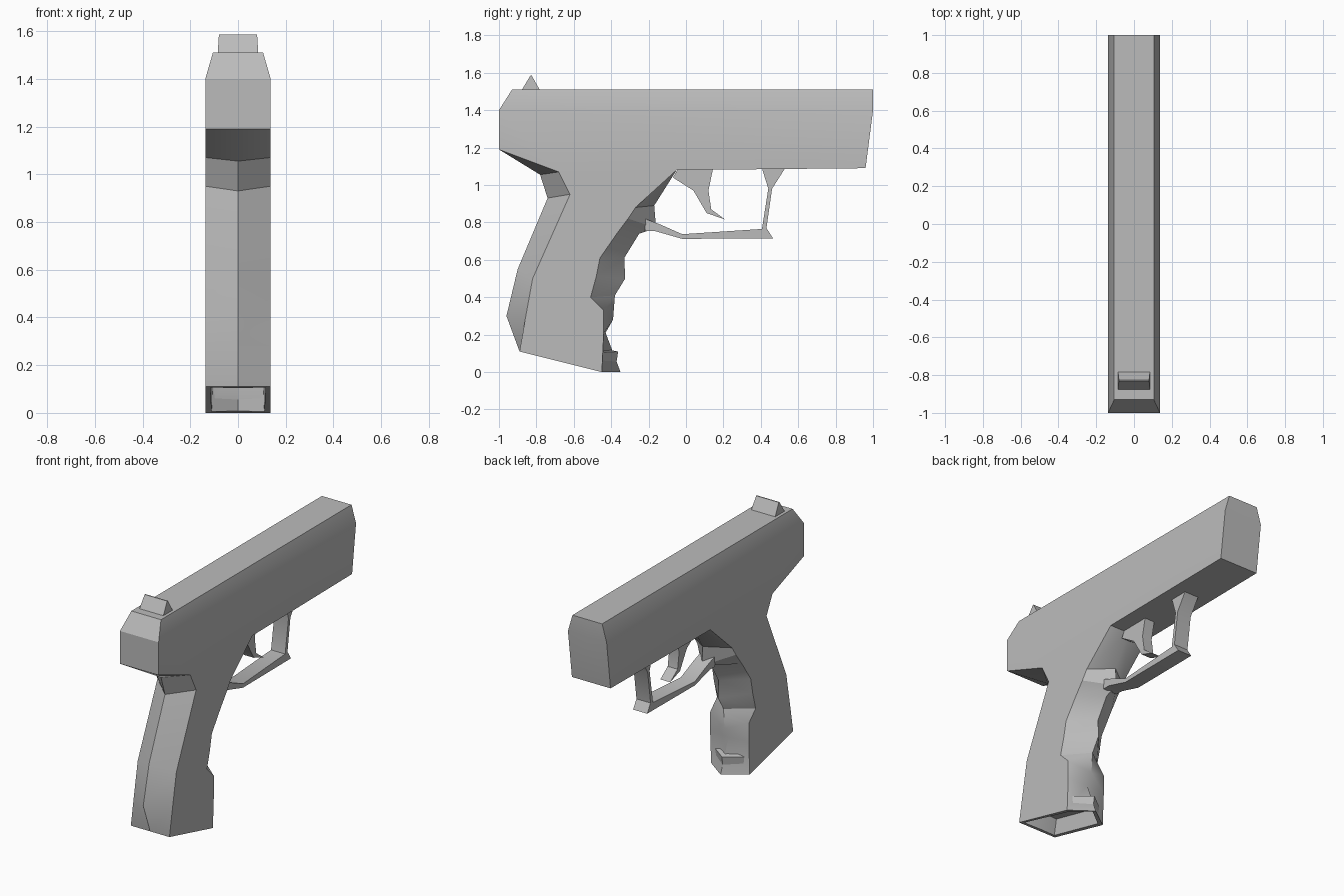
import bpy, bmesh, math

if "Cube" in bpy.data.objects:
    bpy.data.objects.remove(bpy.data.objects["Cube"], do_unlink=True)

# Single matte grey
grey = bpy.data.materials.new("matte grey")
grey.use_nodes = True
colour = (0.5, 0.5, 0.5, 1)
grey.diffuse_color = colour
grey.node_tree.nodes["Principled BSDF"].inputs["Base Color"].default_value = colour


def finish(bm, name, angle=32):
    """Turn a bmesh into a named, shaded object."""
    bmesh.ops.recalc_face_normals(bm, faces=bm.faces[:])
    mesh = bpy.data.meshes.new(name)
    bm.to_mesh(mesh)
    bm.free()
    mesh.materials.append(grey)
    obj = bpy.data.objects.new(name, mesh)
    bpy.context.collection.objects.link(obj)
    bpy.ops.object.select_all(action="DESELECT")
    obj.select_set(True)
    bpy.context.view_layer.objects.active = obj
    bpy.ops.object.shade_smooth_by_angle(angle=math.radians(angle))
    return obj


def prism(name, profile, half):
    """Extrude a (y, z) profile symmetrically across x."""
    bm = bmesh.new()
    rings = [[bm.verts.new((s * half, y, z)) for y, z in profile] for s in (-1, 1)]
    for ring in rings:
        bm.faces.new(ring)
    a, b = rings
    for i in range(len(a)):
        j = (i + 1) % len(a)
        bm.faces.new((a[i], a[j], b[j], b[i]))
    return finish(bm, name)


# Slide and grip: stations around the outline, side point then centre ridge point
W, TOP_W = 0.137, 0.105
stations = [
    ((1.00, 1.40), None),
    ((1.00, 1.51), None),       # top edge, narrower
    ((-0.93, 1.51), None),      # top edge, narrower
    ((-1.00, 1.40), None),
    ((-1.00, 1.19), None),
    ((-0.68, 1.07), (-0.78, 1.055)),
    ((-0.62, 0.95), (-0.74, 0.93)),
    ((-0.82, 0.50), (-0.90, 0.55)),
    ((-0.86, 0.28), (-0.96, 0.30)),
    ((-0.89, 0.11), None),      # grip base, back
    ((-0.45, 0.00), (-0.35, 0.00)),
    ((-0.44, 0.21), (-0.43, 0.21)),
    ((-0.44, 0.33), (-0.39, 0.28)),
    ((-0.51, 0.40), (-0.38, 0.41)),
    ((-0.48, 0.51), (-0.325, 0.50)),
    ((-0.46, 0.61), (-0.33, 0.61)),
    ((-0.37, 0.74), (-0.25, 0.74)),
    ((-0.31, 0.82), (-0.16, 0.77)),
    ((-0.27, 0.88), (-0.17, 0.89)),
    ((-0.05, 1.08), None),
    ((0.96, 1.09), None),
]
bm = bmesh.new()
left, mid, right = [], [], []
for i, (side, centre) in enumerate(stations):
    w = TOP_W if i in (1, 2) else W
    left.append(bm.verts.new((w, *side)))
    right.append(bm.verts.new((-w, *side)))
    mid.append(bm.verts.new((0, *(centre or side))))
n = len(stations)
base_faces = []
for i in range(n):
    j = (i + 1) % n
    for edge in (left, right):
        f = bm.faces.new((edge[i], edge[j], mid[j], mid[i]))
        if i == 9:
            base_faces.append(f)
for edge in (left, right):
    bm.faces.new([edge[0]] + edge[3:])   # flat side
    bm.faces.new(edge[:4])               # top chamfer
bmesh.ops.recalc_face_normals(bm, faces=bm.faces[:])
# Hollow in the grip base
bmesh.ops.inset_region(bm, faces=base_faces, thickness=0.03)
bmesh.ops.inset_region(bm, faces=base_faces, thickness=0.004)
inner = {v for f in base_faces for v in f.verts}
bmesh.ops.translate(bm, verts=list(inner), vec=(0, 0.02, 0.10))
finish(bm, "slide_and_grip")

# Rear sight wedge
bm = bmesh.new()
foot = [bm.verts.new((x * 0.085, y, 1.505)) for x, y in ((-1, -0.88), (1, -0.88), (1, -0.78), (-1, -0.78))]
ridge = [bm.verts.new((x * 0.08, y, 1.585)) for x, y in ((-1, -0.832), (1, -0.832), (1, -0.825), (-1, -0.825))]
bm.faces.new(foot)
bm.faces.new(ridge)
for i in range(4):
    j = (i + 1) % 4
    bm.faces.new((foot[i], foot[j], ridge[j], ridge[i]))
finish(bm, "rear_sight")

# Trigger
prism("trigger", [(-0.07, 1.04), (0.04, 0.97), (0.11, 0.85), (0.21, 0.815),
                  (0.135, 0.87), (0.12, 0.97), (0.145, 1.09), (-0.04, 1.09)], 0.035)

# Trigger guard: outer line, then back along the inner line
outer = [(-0.22, 0.755), (-0.17, 0.755), (-0.02, 0.712), (0.465, 0.715),
         (0.43, 0.77), (0.46, 0.98), (0.53, 1.09)]
inner_line = [(0.406, 1.09), (0.44, 0.98), (0.406, 0.765), (-0.02, 0.737),
              (-0.14, 0.79), (-0.22, 0.82)]
prism("trigger_guard", outer + inner_line, 0.05)
